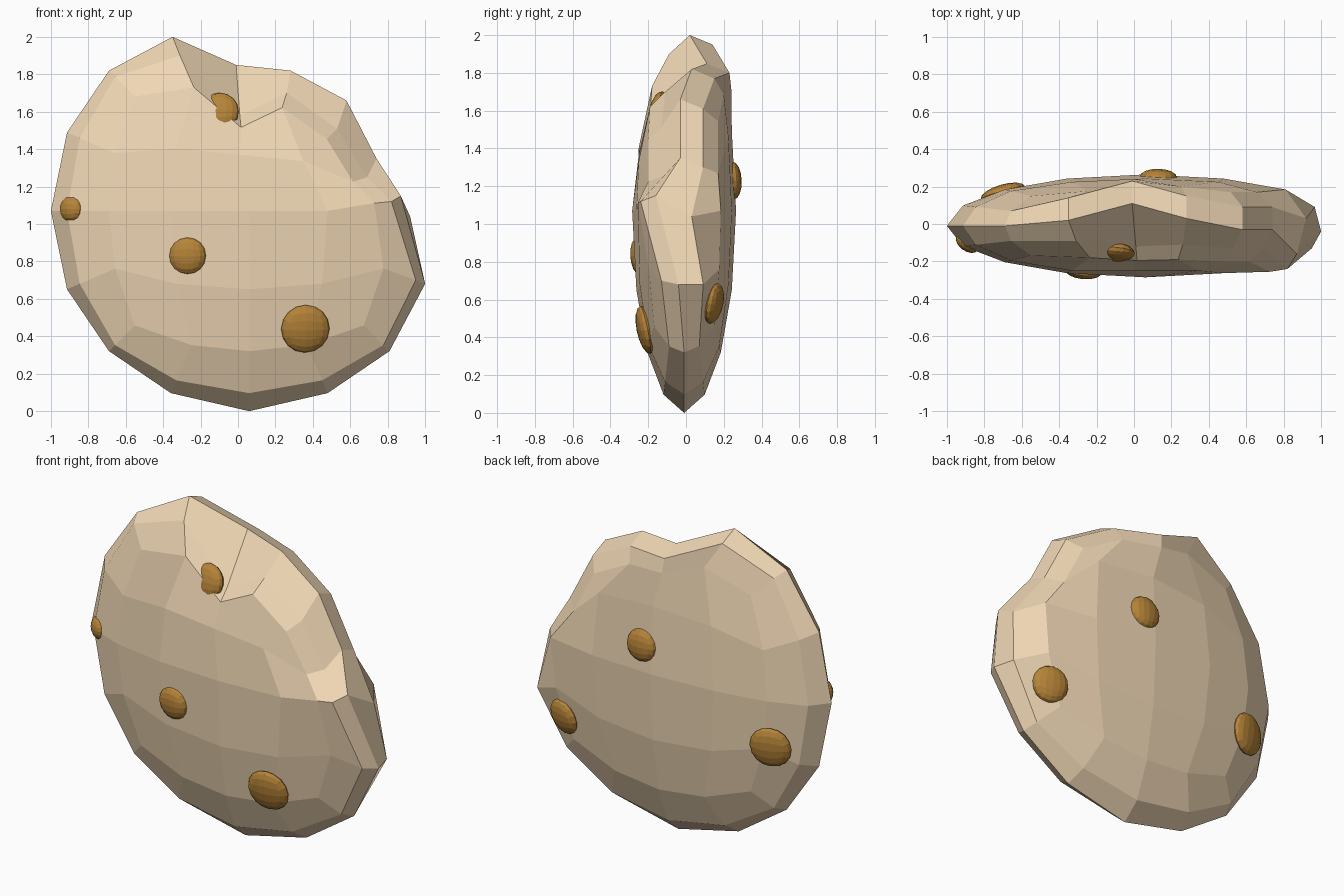
import bpy, bmesh
from mathutils import Vector

if "Cube" in bpy.data.objects:
    bpy.data.objects.remove(bpy.data.objects["Cube"])

STEPS = (-1, -0.43, 0, 0.43, 1)
CENTER = Vector((0.06, -0.01, 1.07))
RADII = Vector((1.06, 0.275, 1.06))


def material(name, color):
    m = bpy.data.materials.new(name)
    m.diffuse_color = (*color, 1)
    m.use_nodes = True
    m.node_tree.nodes["Principled BSDF"].inputs["Base Color"].default_value = m.diffuse_color
    return m


def rounded_cube(name, mat, moved=None, center=(0, 0, 0), radii=(1, 1, 1)):
    """4x4x4 cube grid pushed onto an ellipsoid; 'moved' overrides vertices by (x, y, z) grid index."""
    bm = bmesh.new()
    verts = {}

    def vert(key):
        if key not in verts:
            d = Vector([STEPS[i] for i in key]).normalized()
            co = [c + r * n for c, r, n in zip(center, radii, d)]
            verts[key] = bm.verts.new((moved or {}).get(key, co))
        return verts[key]

    for axis in range(3):
        for side in (0, 4):
            for a in range(4):
                for b in range(4):
                    quad = []
                    for p, q in ((a, b), (a + 1, b), (a + 1, b + 1), (a, b + 1)):
                        key = [p, q]
                        key.insert(axis, side)
                        quad.append(vert(tuple(key)))
                    bm.faces.new(quad)
    bmesh.ops.recalc_face_normals(bm, faces=bm.faces[:])
    me = bpy.data.meshes.new(name)
    bm.to_mesh(me)
    bm.free()
    me.materials.append(mat)
    ob = bpy.data.objects.new(name, me)
    bpy.context.collection.objects.link(ob)
    return ob


dough = material("dough", (0.87, 0.68, 0.46))
chocolate = material("chocolate", (0.47, 0.23, 0.04))

# Bitten edge from the top round to the right: outer rim and front bevel
rim = [(-0.35, 0.02, 2.0), (-0.01, 0.11, 1.85), (0.28, 0.03, 1.82), (0.58, -0.03, 1.66),
       (0.74, -0.03, 1.35), (0.87, -0.16, 1.15), (1.0, -0.04, 0.68)]
bevel = [(-0.31, -0.09, 1.9), (0.01, -0.12, 1.58), (0.26, -0.11, 1.7), (0.53, -0.13, 1.51),
         (0.69, -0.13, 1.25), (0.82, -0.24, 1.12), (0.95, -0.13, 0.7)]


def inward(p, y, t):
    """Next ring in: towards the middle of the face and halfway to its depth."""
    q = p.lerp(Vector((0.06, 0, 1.05)), t)
    q.y = (p.y + y) / 2
    return q


bites = {(2, 2, 0): (0.06, -0.01, 0.0)}
for n, (r, f) in enumerate(zip(rim, bevel)):
    i, k = min(n + 1, 4), min(4, 7 - n)
    r, f = Vector(r), Vector(f)
    bites[i, 2, k] = r
    bites[i, 1, k] = f
    if n < 6:
        bites[i, 0, k] = inward(f, -0.27, 0.2 if n == 0 else 0.12)
        b = r + (Vector((0.05, 0.19, -0.11)) if n == 5 else Vector((0, 0.12, -0.05)))
        bites[i, 3, k] = b
        if 0 < n < 5:
            bites[i, 4, k] = inward(b, 0.25, 0.12)
# Row below the top bite sits a little lower
for i in (1, 2, 3):
    bites[i, 0, 3] = (-0.67 + 0.34 * i, -0.25, 1.44 - 0.035 * i)
rounded_cube("cookie", dough, bites, CENTER, RADII)

# Flattened chips lying on the surface: x, y, z, radius
chips = [
    (-0.10, -0.15, 1.60, 0.105), (-0.27, -0.25, 0.83, 0.10),
    (0.36, -0.215, 0.44, 0.13), (-0.89, -0.10, 1.08, 0.07),
    (0.13, 0.25, 1.23, 0.10), (0.74, 0.145, 0.58, 0.11),
    (-0.70, 0.165, 0.78, 0.125),
]
for n, (x, y, z, r) in enumerate(chips, 1):
    ob = rounded_cube(f"chocolate_chip_{n}", chocolate)
    p = Vector((x, y, z))
    normal = Vector([(a - c) / s ** 2 for a, c, s in zip(p, CENTER, RADII)])
    ob.location = p
    ob.scale = (r, r, 0.045)
    ob.rotation_euler = normal.to_track_quat('Z', 'Y').to_euler()
